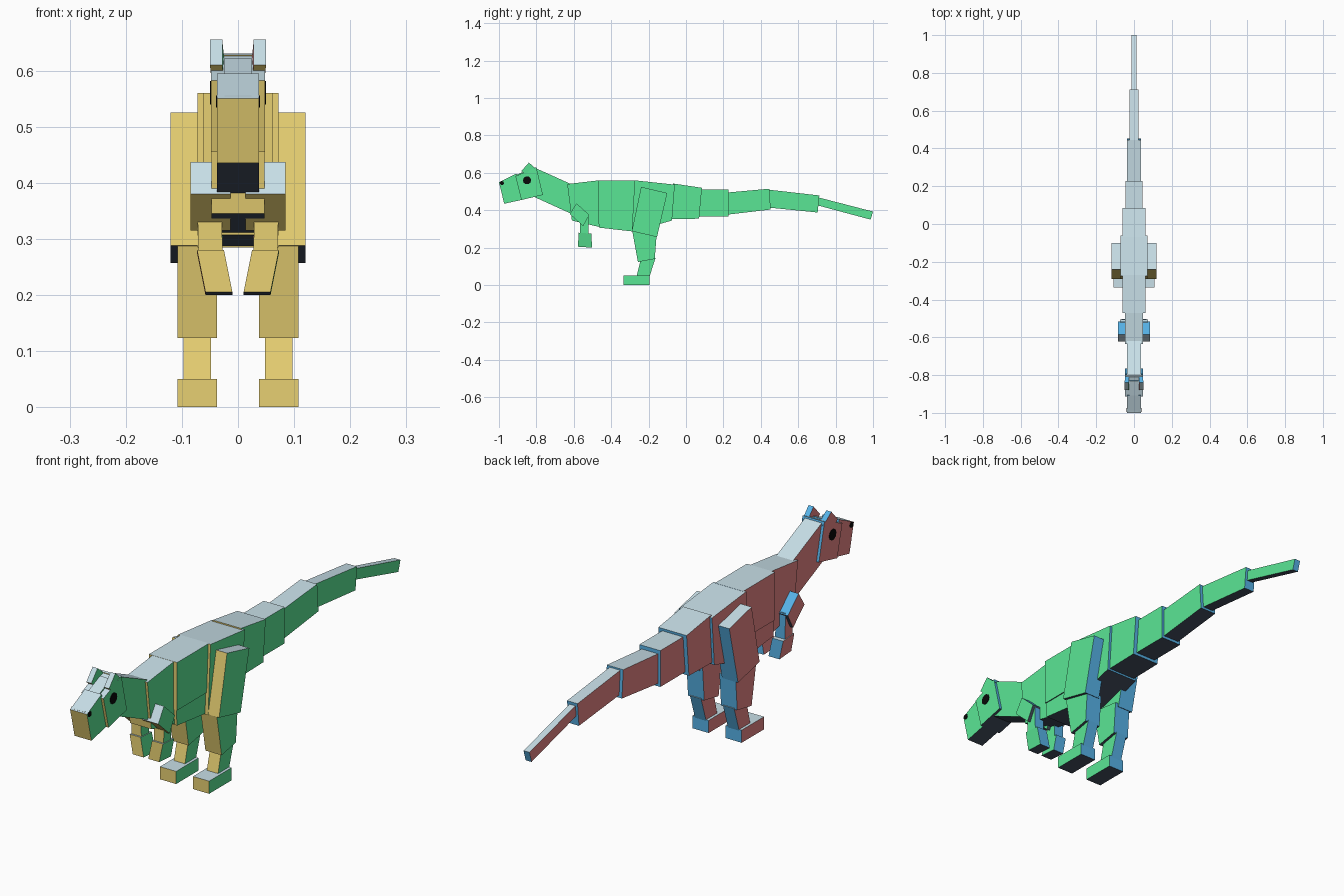
import bpy
import bmesh
import math
from mathutils import Matrix

cube = bpy.data.objects.get("Cube")
if cube:
    bpy.data.objects.remove(cube, do_unlink=True)


def linear(c):
    c /= 255
    return c / 12.92 if c <= 0.04045 else ((c + 0.055) / 1.055) ** 2.4


def material(name, rgb):
    m = bpy.data.materials.new(name)
    col = (*[linear(c) for c in rgb], 1)
    m.diffuse_color = col
    m.use_nodes = True
    bsdf = m.node_tree.nodes["Principled BSDF"]
    bsdf.inputs["Base Color"].default_value = col
    bsdf.inputs["Roughness"].default_value = 0.9
    return m


# One colour per block direction: top, back, bottom, front, left (+x), right (-x)
SIDES = [
    material("pale_blue_top", (208, 232, 241)),
    material("sky_blue_back", (91, 186, 241)),
    material("slate_underside", (68, 79, 96)),
    material("yellow_front", (246, 221, 122)),
    material("green_left", (90, 230, 149)),
    material("rose_right", (234, 136, 136)),
]
BLACK = material("black", (8, 8, 8))


def finish(name, bm, mats):
    bmesh.ops.recalc_face_normals(bm, faces=bm.faces[:])
    me = bpy.data.meshes.new(name)
    bm.to_mesh(me)
    bm.free()
    for m in mats:
        me.materials.append(m)
    ob = bpy.data.objects.new(name, me)
    bpy.context.collection.objects.link(ob)
    return ob


def block(name, profile, x0, x1, lean=0.0):
    """Block from a (y, z) profile ordered front-top, back-top, back-bottom,
    front-bottom; lean shifts the lower corners sideways."""
    bm = bmesh.new()
    shift = (0, 0, lean, lean)
    lo = [bm.verts.new((x0 + s, y, z)) for (y, z), s in zip(profile, shift)]
    hi = [bm.verts.new((x1 + s, y, z)) for (y, z), s in zip(profile, shift)]
    for i in range(4):
        j = (i + 1) % 4
        bm.faces.new((lo[i], lo[j], hi[j], hi[i])).material_index = i
    left, right = (hi, lo) if x1 > x0 else (lo, hi)
    bm.faces.new(left).material_index = 4
    bm.faces.new(right).material_index = 5
    return finish(name, bm, SIDES)


def pair(name, profile, inner, outer, lean=0.0):
    for side, s in (("left", 1), ("right", -1)):
        block(f"{side}_{name}", profile, s * inner, s * outer, s * lean)


def spot(name, x, y, z, r):
    # Thin black disc on each side of the head
    for side, s in (("left", 1), ("right", -1)):
        bm = bmesh.new()
        bmesh.ops.create_cone(
            bm, cap_ends=True, segments=10, radius1=r, radius2=r, depth=0.004,
            matrix=Matrix.Translation((s * x, y, z)) @ Matrix.Rotation(math.pi / 2, 4, "Y"))
        finish(f"{side}_{name}", bm, [BLACK])


# Head, neck, trunk and tail, each as profile and half width
SPINE = {
    "snout": ([(-1.0, .55), (-.908, .595), (-.88, .455), (-.972, .435)], .037),
    "nose_ridge": ([(-.995, .553), (-.83, .622), (-.82, .585), (-.985, .52)], .024),
    "head": ([(-.912, .582), (-.80, .63), (-.765, .482), (-.88, .455)], .048),
    "neck": ([(-.81, .628), (-.615, .54), (-.60, .375), (-.82, .475)], .037),
    "chest": ([(-.635, .54), (-.465, .56), (-.46, .31), (-.61, .345)], .047),
    "body": ([(-.47, .56), (-.27, .56), (-.27, .37), (-.47, .37)], .062),
    "belly": ([(-.47, .37), (-.27, .37), (-.27, .285), (-.465, .307)], .058),
    "hips": ([(-.275, .56), (-.06, .537), (-.075, .345), (-.29, .285)], .072),
    "tail_base": ([(-.07, .543), (.085, .52), (.07, .355), (-.075, .352)], .062),
    "tail_second": ([(.08, .51), (.227, .51), (.227, .366), (.07, .366)], .046),
    "tail_third": ([(.225, .495), (.445, .515), (.453, .404), (.225, .377)], .036),
    "tail_fourth": ([(.442, .51), (.713, .479), (.704, .388), (.447, .414)], .023),
    "tail_tip": ([(.71, .468), (1.0, .393), (.987, .35), (.708, .425)], .013),
}
for part, (profile, half) in SPINE.items():
    block(part, profile, -half, half)

# Brow horns
pair("horn", [(-.88, .61), (-.84, .655), (-.795, .615), (-.835, .57)], .028, .05, -.004)

# Hind legs
pair("thigh", [(-.24, .525), (-.10, .492), (-.155, .257), (-.29, .288)], .05, .12)
pair("shin", [(-.287, .288), (-.157, .272), (-.167, .14), (-.257, .123)], .037, .108)
pair("ankle", [(-.24, .145), (-.163, .145), (-.195, .045), (-.265, .045)], .048, .097)
pair("foot", [(-.335, .05), (-.195, .05), (-.195, 0), (-.335, 0)], .037, .108)

# Arms
pair("upper_arm", [(-.622, .38), (-.585, .437), (-.517, .375), (-.55, .315)], .013, .085)
pair("forearm", [(-.567, .37), (-.52, .38), (-.52, .265), (-.567, .265)], .03, .073, -.003)
pair("hand", [(-.575, .28), (-.505, .275), (-.503, .2), (-.577, .205)], .025, .073, -.015)

# Eyes and nostrils
spot("eye", .048, -.85, .56, .022)
spot("nostril", .037, -.984, .545, .011)
